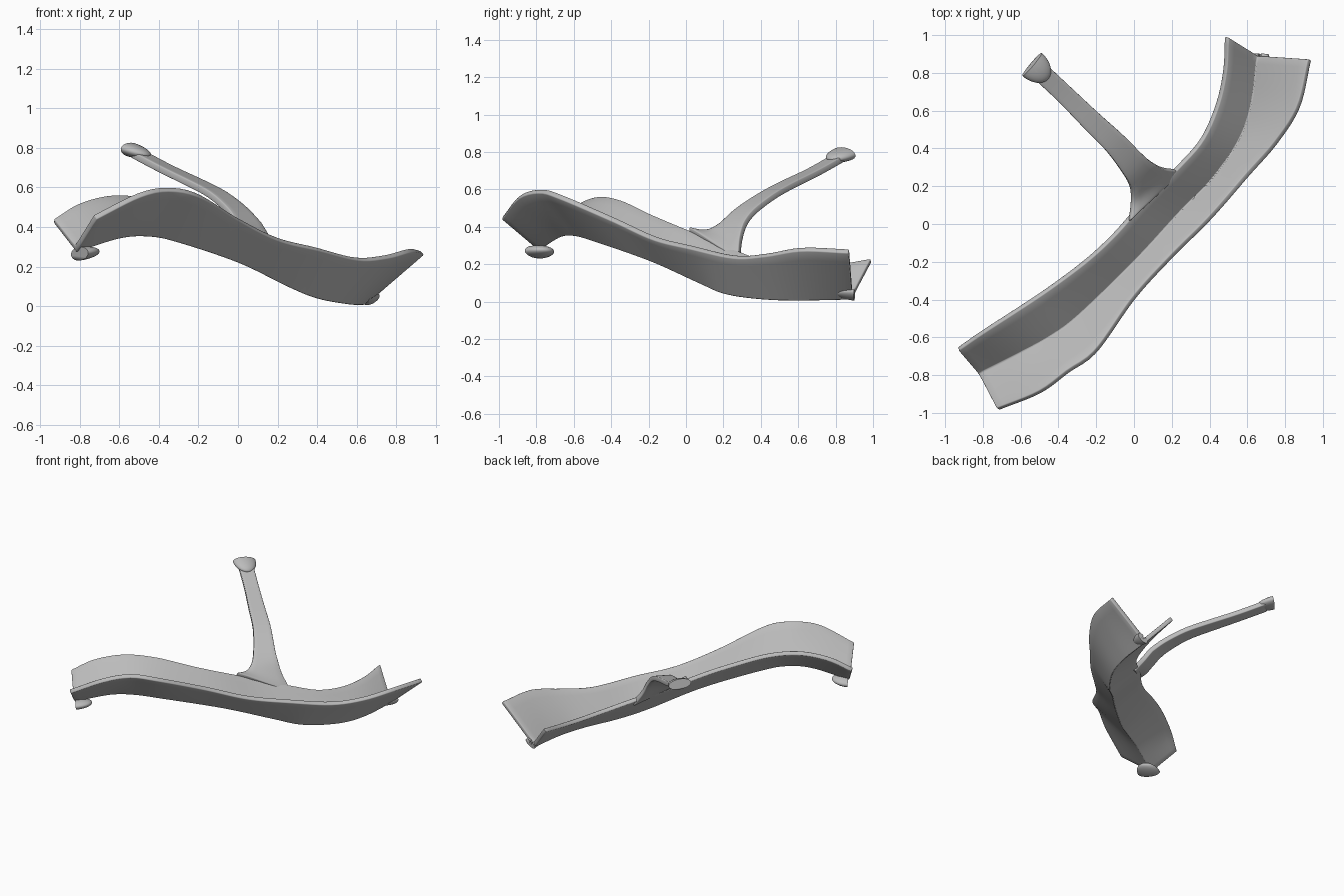
import bpy
import bmesh
import math
from mathutils import Matrix, Vector

cube = bpy.data.objects.get("Cube")
if cube:
    bpy.data.objects.remove(cube, do_unlink=True)

# One plain grey for everything
grey = bpy.data.materials.new("plain_grey")
grey.use_nodes = True
colour = (0.5, 0.5, 0.5, 1)
grey.diffuse_color = colour
for node in grey.node_tree.nodes:
    if node.type == "BSDF_PRINCIPLED":
        node.inputs["Base Color"].default_value = colour


def resample(points, count):
    """Smooth curve through the points, evenly spaced by length."""
    pts = [Vector(p) for p in points]
    pts = [pts[0] * 2 - pts[1]] + pts + [pts[-1] * 2 - pts[-2]]
    fine = []
    for a, b, c, d in zip(pts, pts[1:], pts[2:], pts[3:]):
        for step in range(20):
            t = step / 20
            fine.append(b + (c - a) * t / 2
                        + (a * 2 - b * 5 + c * 4 - d) * t * t / 2
                        + (b * 3 - a - c * 3 + d) * t ** 3 / 2)
    fine.append(pts[-2])
    lengths = [0.0]
    for a, b in zip(fine, fine[1:]):
        lengths.append(lengths[-1] + (b - a).length)
    result, k = [], 0
    for i in range(count):
        target = lengths[-1] * i / (count - 1)
        while k < len(fine) - 2 and lengths[k + 1] < target:
            k += 1
        f = (target - lengths[k]) / (lengths[k + 1] - lengths[k])
        result.append(fine[k].lerp(fine[k + 1], f))
    return result


def finish(name, bm):
    bmesh.ops.recalc_face_normals(bm, faces=bm.faces)
    mesh = bpy.data.meshes.new(name)
    bm.to_mesh(mesh)
    bm.free()
    mesh.materials.append(grey)
    obj = bpy.data.objects.new(name, mesh)
    bpy.context.collection.objects.link(obj)
    return obj


def smooth(obj):
    bpy.ops.object.select_all(action="DESELECT")
    obj.select_set(True)
    bpy.context.view_layer.objects.active = obj
    bpy.ops.object.shade_smooth_by_angle(angle=math.radians(40))


def sheet(name, rows, thickness):
    """Skin a grid of points and give it thickness with a softened rim."""
    bm = bmesh.new()
    grid = [[bm.verts.new(p) for p in row] for row in rows]
    for r, s in zip(grid, grid[1:]):
        for j in range(len(r) - 1):
            bm.faces.new((r[j], r[j + 1], s[j + 1], s[j]))
    obj = finish(name, bm)
    solid = obj.modifiers.new("thickness", "SOLIDIFY")
    solid.thickness = thickness
    solid.offset = 0
    solid.use_even_offset = True
    bevel = obj.modifiers.new("soft_rim", "BEVEL")
    bevel.width = 0.006
    bevel.segments = 2
    bevel.limit_method = "ANGLE"
    bevel.angle_limit = math.radians(50)
    smooth(obj)
    return obj


# Channel: two walls meeting in a fold
back_rim = [(-.93, -.66, .43), (-.8, -.57, .51), (-.63, -.46, .55), (-.45, -.34, .53),
            (-.25, -.19, .46), (-.1, -.05, .4), (.05, .12, .33), (.24, .31, .25),
            (.36, .45, .2), (.44, .63, .18), (.48, .81, .19), (.49, .99, .22)]
fold = [(-.82, -.79, .29), (-.6, -.68, .36), (-.45, -.6, .37), (-.3, -.49, .34),
        (0, -.2, .24), (.25, .07, .12), (.4, .22, .06), (.55, .43, .03),
        (.62, .63, .025), (.65, .89, .03)]
front_rim = [(-.72, -.98, .45), (-.5, -.89, .56), (-.35, -.78, .59), (-.2, -.67, .56),
             (0, -.39, .44), (.2, -.17, .34), (.4, .03, .29), (.6, .26, .24),
             (.75, .43, .25), (.87, .62, .28), (.93, .87, .27)]
rows = []
for a, v, b in zip(*[resample(rail, 60) for rail in (back_rim, fold, front_rim)]):
    rows.append([a.lerp(v, i / 5) for i in range(5)] + [v.lerp(b, i / 5) for i in range(6)])
sheet("channel", rows, 0.03)

# Arm: a curved strap, flared where it grows out of the back rim
arm_path = [(.11, .15, .3), (.08, .2, .34), (.05, .25, .41), (0, .31, .48), (-.1, .43, .565),
            (-.22, .54, .625), (-.36, .68, .69), (-.5, .81, .765)]
half_widths = [.19, .12, .085, .07, .06, .055, .05, .05]
across = Vector((1, 1, 0)).normalized()
widths = [w.x for w in resample([(w, i * 0.1, 0) for i, w in enumerate(half_widths)], 29)]
centres = []
for p, q in zip(arm_path, arm_path[1:]):
    centres += [Vector(p).lerp(Vector(q), i / 4) for i in range(4)]
centres.append(Vector(arm_path[-1]))
for _ in range(3):
    centres = [centres[0]] + [(a + b * 2 + c) / 4 for a, b, c in
                              zip(centres, centres[1:], centres[2:])] + [centres[-1]]
rows = []
for i, (c, w) in enumerate(zip(centres, widths)):
    # The flared corners follow the slope of the rim
    tilt = Vector((0, 0, -0.45 * max(0, 1 - i / 8)))
    rows.append([c + (across + tilt) * w * s for s in (-1, -.6, -.2, .2, .6, 1)])
sheet("arm", rows, 0.035)


def connector(name, centre, outward, side, size):
    """Half-round pad, cut flat on its outer side, with a slot in the cut."""
    x = Vector(outward).normalized()
    y = Vector(side)
    y = (y - x * y.dot(x)).normalized()
    z = x.cross(y)
    frame = Matrix((x, y, z)).transposed().to_4x4()
    frame.translation = centre
    length, width, height = size
    bm = bmesh.new()
    bmesh.ops.create_uvsphere(bm, u_segments=32, v_segments=16, radius=1)
    bmesh.ops.scale(bm, vec=size, verts=bm.verts)
    cut = bmesh.ops.bisect_plane(bm, geom=bm.verts[:] + bm.edges[:] + bm.faces[:],
                                 plane_co=(0, 0, 0), plane_no=(1, 0, 0), clear_outer=True)
    rim = [e for e in cut["geom_cut"] if isinstance(e, bmesh.types.BMEdge)]
    bmesh.ops.contextual_create(bm, geom=rim)
    bm.transform(frame)
    pad = finish(name, bm)

    bm = bmesh.new()
    bmesh.ops.create_cube(bm, size=1)
    bmesh.ops.scale(bm, vec=(length * 0.9, width * 0.4, height * 2), verts=bm.verts)
    bmesh.ops.translate(bm, vec=(0, 0, height), verts=bm.verts)
    bm.transform(frame)
    cutter = finish(name + "_slot_cutter", bm)
    cutter.hide_render = True
    cutter.hide_set(True)
    cutter.display_type = "WIRE"
    slot = pad.modifiers.new("slot", "BOOLEAN")
    slot.operation = "DIFFERENCE"
    slot.object = cutter
    smooth(pad)


# Pads at the three ends
connector("upper_end_pad", (-.8, -.795, .265), (-.83, -.55, -.1), (.55, -.83, .1), (.11, .08, .034))
connector("lower_end_pad", (.675, .9, .035), (.1, 1, -.1), (-.85, 0, -.5), (.1, .045, .022))
connector("arm_tip_pad", (-.54, .845, .79), (-.72, .63, .25), (-.66, -.75, .1), (.12, .08, .036))
